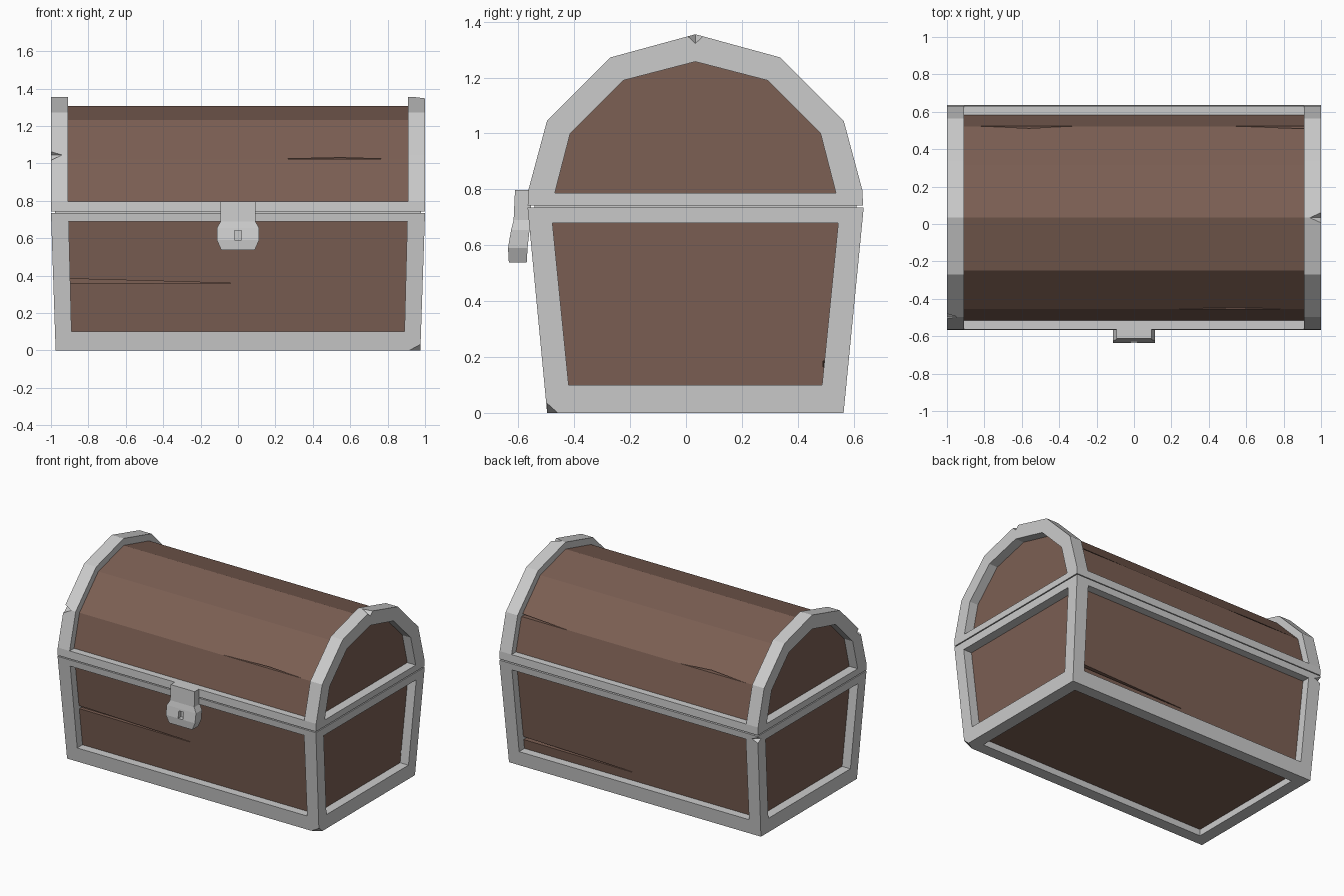
import bpy, bmesh

if "Cube" in bpy.data.objects:
    bpy.data.objects.remove(bpy.data.objects["Cube"])

CY = 0.0335  # middle of the chest in y (the lock sticks out in front)

wood = bpy.data.materials.new("wood")
wood.diffuse_color = (0.2, 0.115, 0.087, 1)
wood.use_nodes = True
wood.node_tree.nodes["Principled BSDF"].inputs["Base Color"].default_value = wood.diffuse_color


def finish(name, bm, mat=None):
    bmesh.ops.recalc_face_normals(bm, faces=bm.faces)
    mesh = bpy.data.meshes.new(name)
    bm.to_mesh(mesh)
    bm.free()
    ob = bpy.data.objects.new(name, mesh)
    bpy.context.collection.objects.link(ob)
    if mat:
        mesh.materials.append(mat)
    return ob


def loft(name, rings, mat=None):
    """Skin equal-length rings of points and cap both ends."""
    bm = bmesh.new()
    vs = [[bm.verts.new(p) for p in r] for r in rings]
    n = len(vs[0])
    for a, b in zip(vs, vs[1:]):
        for i in range(n):
            j = (i + 1) % n
            bm.faces.new((a[i], a[j], b[j], b[i]))
    bm.faces.new(vs[0][::-1])
    bm.faces.new(vs[-1])
    return finish(name, bm, mat)


def prism(name, outline, axis, a, b, mat=None):
    """Extrude a 2D outline along an axis from a to b."""
    place = {"X": lambda u, v, t: (t, u, v),
             "Y": lambda u, v, t: (u, t, v),
             "Z": lambda u, v, t: (u, v, t)}[axis]
    return loft(name, [[place(u, v, t) for u, v in outline] for t in (a, b)], mat)


def rect(z, hx, y0, y1):
    return [(-hx, y0, z), (hx, y0, z), (hx, y1, z), (-hx, y1, z)]


def box(hx, y0, y1):
    return [(-hx, y0), (hx, y0), (hx, y1), (-hx, y1)]


def chip(pos, size):
    """Octahedral cutter that knocks a small notch out of an edge or corner."""
    bm = bmesh.new()
    bmesh.ops.create_uvsphere(bm, u_segments=4, v_segments=2, radius=1)
    for v in bm.verts:
        v.co = [p + c * s for p, c, s in zip(pos, v.co, size)]
    return finish("chip_cutter", bm)


def cut(ob, cutters):
    for c in cutters:
        m = ob.modifiers.new("cut", "BOOLEAN")
        m.operation, m.solver, m.object = "DIFFERENCE", "EXACT", c
    bpy.context.view_layer.update()
    dg = bpy.context.evaluated_depsgraph_get()
    mesh = bpy.data.meshes.new_from_object(ob.evaluated_get(dg))
    ob.modifiers.clear()
    ob.data = mesh
    for c in cutters:
        bpy.data.objects.remove(c)


def mirrored(half):
    """Complete a (half width, z) outline that ends on the centre line."""
    return ([(CY - w, z) for w, z in half] +
            [(CY + w, z) for w, z in half[-2::-1]])


# Lower metal frame: tapered block with openings cut through
body = loft("body_frame", [rect(0, 0.975, -0.497, 0.564),
                           rect(0.735, 1.0, -0.567, 0.636)])
cut(body, [
    prism("cutter", [(-0.89, 0.1), (0.89, 0.1), (0.905, 0.69), (-0.905, 0.69)], "Y", -1, 1),
    prism("cutter", [(-0.42, 0.1), (0.487, 0.1), (0.545, 0.68), (-0.478, 0.68)], "X", -2, 2),
    prism("cutter", box(0.89, -0.415, 0.482), "Z", -0.2, 0.4),
    chip((0.975, -0.497, 0), (0.06, 0.038, 0.035)),
    chip((-1, 0.635, 0.705), (0.05, 0.04, 0.022)),
])

# Wooden box inside the lower frame, with split boards
panels = loft("body_panels", [rect(0.045, 0.912, -0.442, 0.509),
                              rect(0.71, 0.935, -0.51, 0.578)], wood)
cut(panels, [
    prism("cutter", [(-0.96, 0.362), (-0.04, 0.357), (-0.04, 0.36), (-0.4, 0.37),
                     (-0.96, 0.385)], "Y", -0.7, -0.45),
    prism("cutter", [(0.96, 0.165), (0.96, 0.187), (0.4, 0.173), (0.05, 0.163),
                     (0.05, 0.16)], "Y", 0.49, 0.7),
])

# Thin recessed seam between body and lid
prism("lid_seam", box(0.978, -0.543, 0.61), "Z", 0.72, 0.76)

# Lid frame: two end arches joined by a rail
outer = [(0.6, 0.742), (0.598, 0.796), (0.531, 1.045), (0.304, 1.272), (0, 1.355)]
inner = [(0.503, 0.787), (0.448, 1.0), (0.258, 1.19), (0, 1.257)]
lid = prism("lid_frame", mirrored(outer), "X", -1, 1)
cut(lid, [
    prism("cutter", mirrored(inner), "X", -2, 2),
    prism("cutter", box(0.908, -1, 1), "Z", 0.796, 2),
    chip((1, CY, 1.355), (0.06, 0.035, 0.033)),
    chip((-1, CY - 0.531, 1.045), (0.06, 0.035, 0.035)),
])

# Wooden barrel lid, with split boards
barrel = [(0.55, 0.755), (0.55, 0.793), (0.489, 1.022), (0.281, 1.231), (0, 1.306)]
planks = prism("lid_panels", mirrored(barrel), "X", -0.935, 0.935, wood)
cut(planks, [
    prism("cutter", [(0.18, 1.023), (0.83, 1.023), (0.55, 1.031)], "Y", -0.7, -0.43),
    prism("cutter", [(-0.83, 1.021), (-0.32, 1.021), (-0.56, 1.033)], "Y", 0.49, 0.7),
    prism("cutter", [(0.53, 1.021), (0.96, 1.021), (0.96, 1.037)], "Y", 0.49, 0.7),
])

# Lock hanging over the seam, with a keyhole
lock = loft("lock", [rect(z, w, yf, yb) for z, w, yf, yb in (
    (0.797, 0.093, -0.612, -0.555),
    (0.69, 0.093, -0.617, -0.555),
    (0.655, 0.113, -0.626, -0.56),
    (0.59, 0.113, -0.637, -0.567),
    (0.538, 0.09, -0.634, -0.57))])
cut(lock, [prism("cutter", [(-0.018, 0.59), (0.018, 0.59), (0.018, 0.64), (-0.018, 0.64)],
                 "Y", -0.7, -0.605)])
